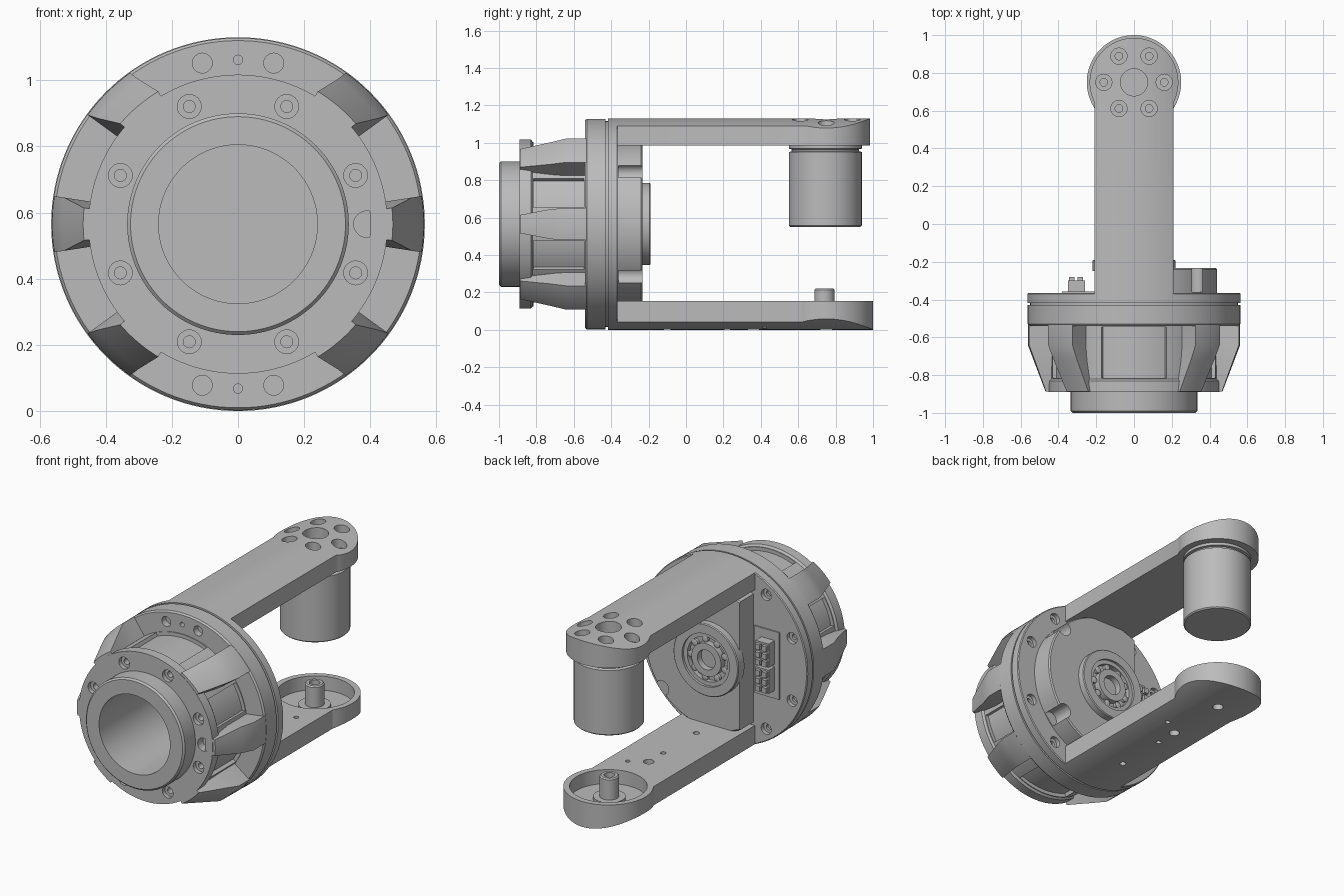
import bpy, bmesh
from math import sin, cos, radians, pi, acos

ZC = 0.565  # height of the main axis

cube = bpy.data.objects.get("Cube")
if cube:
    bpy.data.objects.remove(cube, do_unlink=True)

metal = bpy.data.materials.new("plain grey metal")
metal.use_nodes = True
GREY = (0.5, 0.5, 0.5, 1)
metal.diffuse_color = GREY
metal.node_tree.nodes["Principled BSDF"].inputs["Base Color"].default_value = GREY


def lathe(bm, profile, axis="Y", at=(0, ZC), n=96):
    """Turn (radius, height) points about Y at (x, z) or about Z at (x, y)."""
    rings = []
    for r, h in profile:
        ring = []
        for i in range(1 if r == 0 else n):
            u, v = at[0] + r * cos(2 * pi * i / n), at[1] + r * sin(2 * pi * i / n)
            ring.append(bm.verts.new((u, h, v) if axis == "Y" else (u, v, h)))
        rings.append(ring)
    pairs = list(zip(rings, rings[1:]))
    if profile[0][0] > 0:
        pairs.append((rings[-1], rings[0]))
    for a, b in pairs:
        for i in range(n):
            j = (i + 1) % n
            quad = [a[i % len(a)], a[j % len(a)], b[j % len(b)], b[i % len(b)]]
            bm.faces.new(list(dict.fromkeys(quad)))


def loft(bm, loops):
    """Skin equal loops of points and cap both ends."""
    rings = [[bm.verts.new(p) for p in loop] for loop in loops]
    n = len(rings[0])
    for a, b in zip(rings, rings[1:]):
        for i in range(n):
            j = (i + 1) % n
            bm.faces.new((a[i], a[j], b[j], b[i]))
    bm.faces.new(rings[0])
    bm.faces.new(rings[-1])


def sector(bm, stations, steps=10):
    """Ring segment lofted along Y from (y, inner, outer, start, end) stations."""
    loops = []
    for y, r0, r1, a0, a1 in stations:
        angs = [radians(a0 + (a1 - a0) * i / steps) for i in range(steps + 1)]
        pts = [(r1, a) for a in angs] + [(r0, a) for a in reversed(angs)]
        loops.append([(r * cos(a), y, ZC + r * sin(a)) for r, a in pts])
    loft(bm, loops)


def box(bm, x, y, z):
    loft(bm, [[(x[0], y[0], h), (x[1], y[0], h), (x[1], y[1], h), (x[0], y[1], h)] for h in z])


def hole(bm, at, top, bottom, r, axis="Y", n=24):
    lathe(bm, [(0, top), (r, top), (r, bottom), (0, bottom)], axis, at, n)


def counterbore(bm, at, top, step, bottom, r1, r2, axis="Y"):
    lathe(bm, [(0, top), (r1, top), (r1, step), (r2, step), (r2, bottom), (0, bottom)], axis, at, 24)


def polar(r, deg):
    return r * cos(radians(deg)), ZC + r * sin(radians(deg))


def make(name, bm):
    bmesh.ops.recalc_face_normals(bm, faces=bm.faces)
    me = bpy.data.meshes.new(name)
    bm.to_mesh(me)
    bm.free()
    me.materials.append(metal)
    ob = bpy.data.objects.new(name, me)
    bpy.context.scene.collection.objects.link(ob)
    return ob


def select(ob):
    bpy.ops.object.select_all(action="DESELECT")
    ob.select_set(True)
    bpy.context.view_layer.objects.active = ob


def boolean(ob, bm, op="DIFFERENCE"):
    cutter = make("cutter", bm)
    mod = ob.modifiers.new("cut", "BOOLEAN")
    mod.object, mod.operation, mod.solver = cutter, op, "EXACT"
    select(ob)
    bpy.ops.object.modifier_apply(modifier=mod.name)
    bpy.data.objects.remove(cutter, do_unlink=True)


def smooth(ob):
    select(ob)
    bpy.ops.object.shade_smooth_by_angle(angle=radians(30))


# Housing: nose ring with deep bore, core drum and rear flange
bm = bmesh.new()
lathe(bm, [(0, -0.45), (0.24, -0.45), (0.24, -1), (0.325, -1), (0.335, -0.99), (0.335, -0.89),
           (0.452, -0.89), (0.452, -0.83), (0.44, -0.82), (0.44, -0.54), (0.555, -0.54),
           (0.563, -0.53), (0.563, -0.43), (0.55, -0.43), (0.55, -0.418), (0.565, -0.418),
           (0.565, -0.37), (0.56, -0.365), (0, -0.365)], n=128)
housing = make("housing", bm)

# Sunken windows between the ribs, screw holes front and rear
bm = bmesh.new()
side_windows = [(c - 11, c + 11) for c in (22.5, 157.5, 202.5, 337.5)]
for a0, a1 in side_windows + [(67, 113), (247, 293)]:
    sector(bm, [(y, 0.418, 0.5, a0, a1) for y in (-0.815, -0.545)])
for k in range(8):
    counterbore(bm, polar(0.385, 22.5 + 45 * k), -0.95, -0.865, -0.83, 0.036, 0.018)
hole(bm, (0.39, ZC), -0.95, -0.84, 0.04)
for s in (1, -1):
    hole(bm, (0, ZC + 0.497 * s), -0.6, -0.5, 0.014)
    for x in (-0.108, 0.108):
        hole(bm, (x, ZC + 0.487 * s), -0.6, -0.5, 0.03)
for a in (22.5, 55, 125, 157.5, 202.5, 235, 305, 337.5):
    counterbore(bm, polar(0.5, a), -0.3, -0.39, -0.405, 0.034, 0.016)
boolean(housing, bm)
smooth(housing)

# Six tapered outer ribs
bm = bmesh.new()
for c in (0, 180):
    sector(bm, [(-0.888, 0.4, 0.468, c - 6, c + 6), (-0.72, 0.4, 0.532, c - 8.7, c + 8.7),
                (-0.64, 0.4, 0.562, c - 8.7, c + 8.7), (-0.5, 0.4, 0.562, c - 8.7, c + 8.7)])
for base, s in ((0, 1), (180, -1), (180, 1), (0, -1)):
    stations = [(-0.888, 0.468, 40.5, 59), (-0.72, 0.532, 37, 55.5),
                (-0.64, 0.562, 36, 54.5), (-0.5, 0.562, 36, 54.5)]
    sector(bm, [(y, 0.4, r, base + s * a, base + s * b) for y, r, a, b in stations])
smooth(make("housing_ribs", bm))

# Rear hub, cut straight on one side to clear the connector bay
bm = bmesh.new()
lathe(bm, [(0, -0.38), (0.44, -0.38), (0.44, -0.24), (0.433, -0.233), (0, -0.233)])
hub = make("rear_hub", bm)
bm = bmesh.new()
box(bm, (-0.6, -0.2), (-0.5, 0), (0, 1.2))
for a in (40, -40):
    hole(bm, polar(0.425, a), -0.36, -0.1, 0.045)
boolean(hub, bm)
smooth(hub)

# Bearing: outer race, inner race with bore, balls
bm = bmesh.new()
lathe(bm, [(0.16, -0.25), (0.22, -0.25), (0.22, -0.195), (0.215, -0.19), (0.16, -0.19)])
lathe(bm, [(0.135, -0.25), (0.16, -0.25), (0.16, -0.205), (0.135, -0.205)])
lathe(bm, [(0.06, -0.25), (0.1, -0.25), (0.1, -0.195), (0.06, -0.195)], n=48)
for k in range(9):
    lathe(bm, [(0, -0.235), (0.02, -0.23), (0.02, -0.212), (0, -0.205)], at=polar(0.118, 40 * k), n=16)
smooth(make("bearing", bm))

# Connector block with sockets and the bay plate
bm = bmesh.new()
box(bm, (-0.38, -0.21), (-0.37, -0.357), (0.36, 0.77))
for z in (0.41, 0.57):
    box(bm, (-0.35, -0.26), (-0.36, -0.3), (z, z + 0.145))
    for k in range(3):
        for x in (-0.345, -0.3):
            box(bm, (x, x + 0.03), (-0.305, -0.28), (z + 0.008 + 0.047 * k, z + 0.04 + 0.047 * k))
make("connector", bm)


def arm(name, radius, z0, z1):
    """Rounded-end bar, trimmed to the curve of the housing."""
    a0 = -acos(0.21 / radius)
    arc = [a0 + (pi - 2 * a0) * i / 48 for i in range(49)]
    outline = [(-0.21, -0.37), (0.21, -0.37)]
    outline += [(radius * cos(a), 0.75 + radius * sin(a)) for a in arc]
    bm = bmesh.new()
    loft(bm, [[(x, y, z) for x, y in outline] for z in (z0, z1)])
    ob = make(name, bm)
    bm = bmesh.new()
    hole(bm, (0, ZC), -0.6, 1.2, 0.565, n=128)
    boolean(ob, bm, "INTERSECT")
    return ob


# Upper arm with bolt circle
upper = arm("upper_arm", 0.235, 0.985, 1.2)
bm = bmesh.new()
hole(bm, (0, 0.75), 1.2, 1.06, 0.072, "Z", 40)
for k in range(6):
    a = radians(60 * k)
    counterbore(bm, (0.16 * cos(a), 0.75 + 0.16 * sin(a)), 1.2, 1.06, 1.03, 0.043, 0.02, "Z")
boolean(upper, bm)
smooth(upper)

# Drum hanging under the upper arm
bm = bmesh.new()
lathe(bm, [(0, 0.55), (0.188, 0.55), (0.195, 0.557), (0.195, 0.95), (0.18, 0.955),
           (0.18, 0.965), (0.195, 0.968), (0.195, 0.99), (0, 0.99)], "Z", (0, 0.745), 72)
smooth(make("hanging_drum", bm))

# Lower arm with cup and small through holes
lower = arm("lower_arm", 0.25, -0.1, 0.155)
bm = bmesh.new()
lathe(bm, [(0, -0.1), (0.03, -0.1), (0.03, 0.07), (0.215, 0.07), (0.215, 0.3), (0, 0.3)],
      "Z", (0, 0.75), 72)
for x, y, r in ((0, 0.36, 0.03), (0, 0.22, 0.015), (0, -0.1, 0.018), (0.1, 0.42, 0.014)):
    hole(bm, (x, y), -0.1, 0.3, r, "Z")
boolean(lower, bm)
smooth(lower)

# Hollow post in the cup
bm = bmesh.new()
lathe(bm, [(0.03, 0.065), (0.09, 0.065), (0.09, 0.09), (0.054, 0.09), (0.054, 0.213),
           (0.047, 0.22), (0.03, 0.22)], "Z", (0, 0.74), 40)
smooth(make("cup_post", bm))
